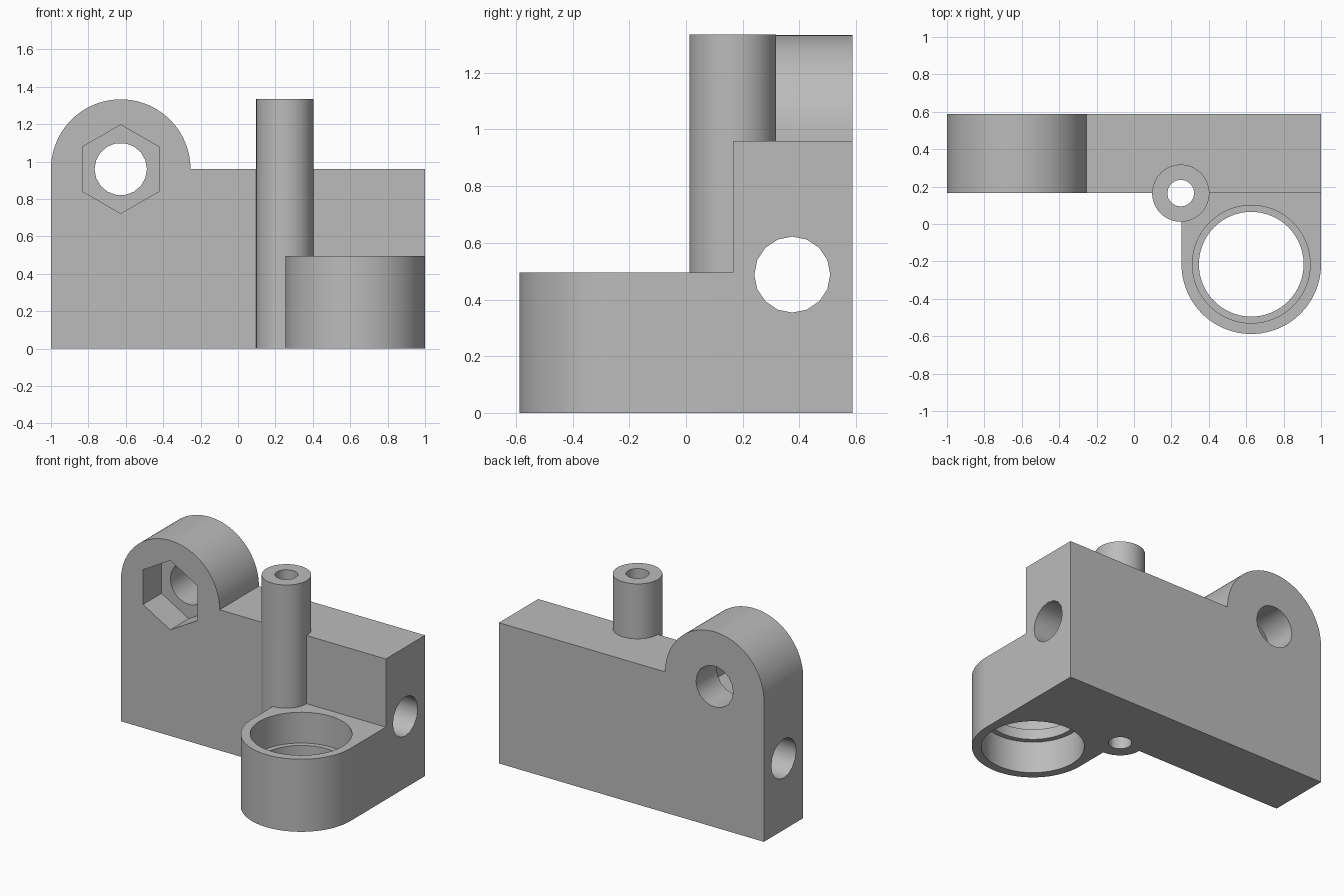
import bpy
import bmesh
from math import sin, cos, pi, radians

cube = bpy.data.objects.get("Cube")
if cube:
    bpy.data.objects.remove(cube, do_unlink=True)

grey = bpy.data.materials.new("plain grey")
grey.use_nodes = True
colour = (0.5, 0.5, 0.5, 1)
grey.diffuse_color = colour
grey.node_tree.nodes["Principled BSDF"].inputs["Base Color"].default_value = colour


def arc(u, v, r, start=0, end=2 * pi, n=64):
    """Points along an arc; a full circle leaves out the repeated end point."""
    count = n if end - start >= 2 * pi - 1e-6 else n + 1
    steps = [start + (end - start) * i / n for i in range(count)]
    return [(u + r * cos(a), v + r * sin(a)) for a in steps]


PLACE = {
    "X": lambda u, v, t: (t, u, v),
    "Y": lambda u, v, t: (u, t, v),
    "Z": lambda u, v, t: (u, v, t),
}


def prism(name, profile, axis, low, high):
    """Extrude a flat profile along an axis."""
    bm = bmesh.new()
    verts = [bm.verts.new(PLACE[axis](u, v, low)) for u, v in profile]
    face = bm.faces.new(verts)
    grown = bmesh.ops.extrude_face_region(bm, geom=[face])["geom"]
    shift = PLACE[axis](0, 0, high - low)
    bmesh.ops.translate(bm, vec=shift, verts=[g for g in grown if isinstance(g, bmesh.types.BMVert)])
    bmesh.ops.recalc_face_normals(bm, faces=bm.faces)
    mesh = bpy.data.meshes.new(name)
    bm.to_mesh(mesh)
    bm.free()
    mesh.materials.append(grey)
    obj = bpy.data.objects.new(name, mesh)
    bpy.context.collection.objects.link(obj)
    return obj


def combine(target, tool, operation):
    """Apply a boolean and remove the tool object."""
    mod = target.modifiers.new(tool.name, "BOOLEAN")
    mod.object = tool
    mod.operation = operation
    mod.solver = "EXACT"
    bpy.ops.object.select_all(action="DESELECT")
    target.select_set(True)
    bpy.context.view_layer.objects.active = target
    bpy.ops.object.modifier_apply(modifier=mod.name)
    bpy.data.objects.remove(tool, do_unlink=True)


FRONT, BACK, TOP = 0.165, 0.588, 0.96
R = 0.373                      # shared by the lug and the ring holder
LUG_X, RING_X, RING_Y = R - 1, 1 - R, -0.215
BOSS_X = 0.25

# Wall with the rounded lug in its outline
outline = [(-1, 0), (1, 0), (1, TOP)] + arc(LUG_X, TOP, R, 0, pi)
bracket = prism("mounting_bracket", outline, "Y", FRONT, BACK)

# Ring holder with a rounded front, running back into the wall
holder = [(1, 0.3), (1 - 2 * R, 0.3)] + arc(RING_X, RING_Y, R, pi, 2 * pi)
combine(bracket, prism("ring_holder", holder, "Z", 0, 0.495), "UNION")

# Tall screw post
combine(bracket, prism("screw_post", arc(BOSS_X, FRONT, 0.153), "Z", 0, 1.335), "UNION")

# Holes: ring bore with inner lip, post hole, cross hole, lug hole, nut pocket
cuts = [
    ("upper_bore", arc(RING_X, RING_Y, 0.315), "Z", 0.285, 0.6),
    ("lower_bore", arc(RING_X, RING_Y, 0.315), "Z", -0.1, 0.215),
    ("lip_bore", arc(RING_X, RING_Y, 0.28), "Z", 0.1, 0.4),
    ("post_hole", arc(BOSS_X, FRONT, 0.072, n=16), "Z", -0.1, 1.5),
    ("cross_hole", arc(0.375, 0.488, 0.134, n=16), "X", -1.2, 1.2),
    ("lug_hole", arc(LUG_X, TOP, 0.14, n=18), "Y", 0, 0.8),
    ("nut_pocket", arc(LUG_X, TOP, 0.237, pi / 6, pi / 6 + 2 * pi, n=6), "Y", 0, FRONT + 0.2),
]
for cut in cuts:
    combine(bracket, prism(*cut), "DIFFERENCE")

bpy.ops.object.select_all(action="DESELECT")
bracket.select_set(True)
bpy.context.view_layer.objects.active = bracket
bpy.ops.object.shade_smooth_by_angle(angle=radians(30))
